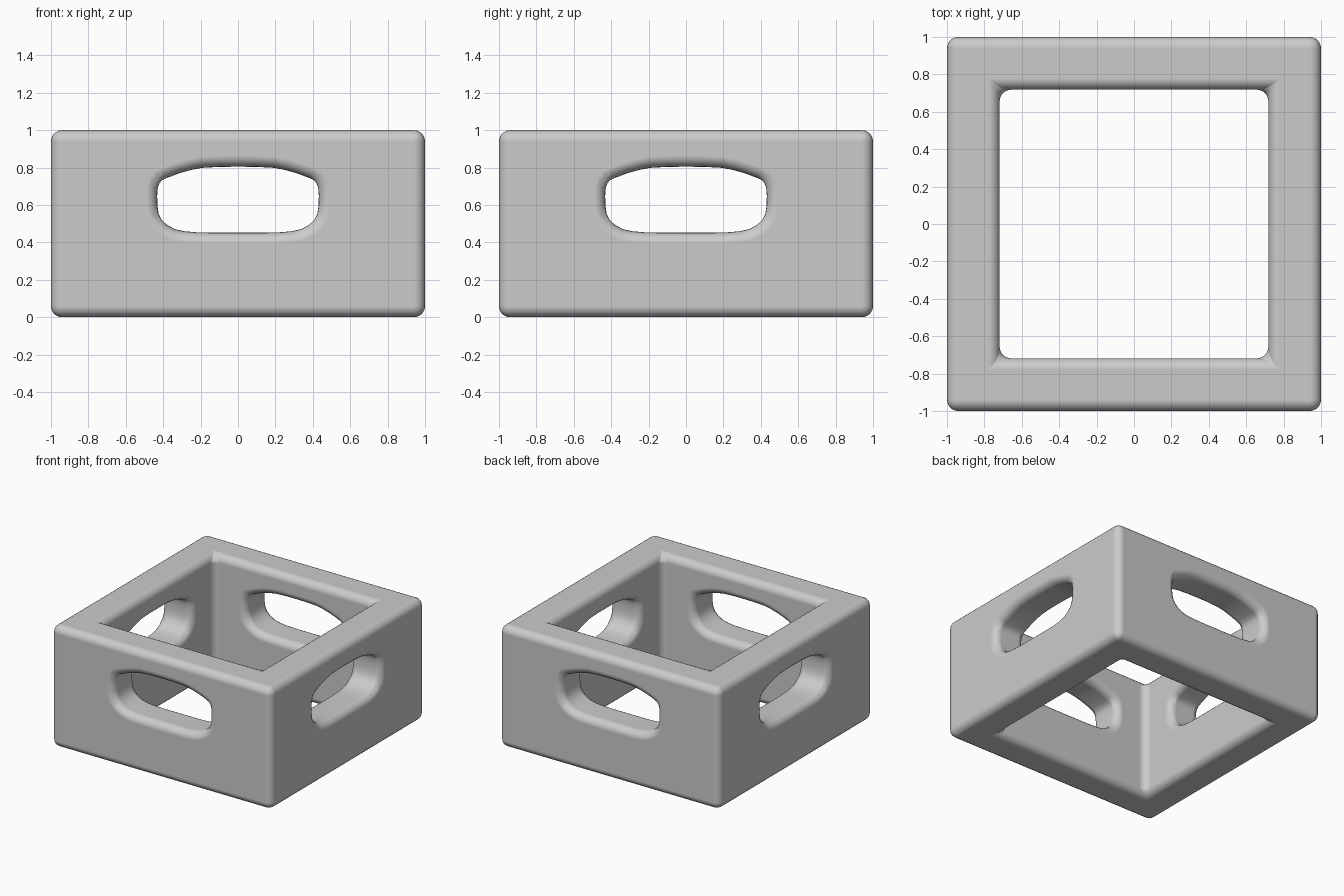
import bpy, bmesh, math
from mathutils import Matrix, Vector

if "Cube" in bpy.data.objects:
    bpy.data.objects.remove(bpy.data.objects["Cube"])

OUT, INN, H = 1.0, 0.718, 1.0   # outer half-width, inner half-width, height

# right half of the handle opening, bottom to top (x, z)
HOLE = [(0, .452), (.12, .452), (.22, .454), (.29, .460), (.34, .472),
        (.38, .494), (.408, .52), (.424, .553), (.431, .60), (.432, .65),
        (.429, .69), (.422, .714), (.408, .731), (.38, .745), (.31, .771),
        (.25, .788), (.19, .799), (.10, .804), (0, .805)]

bm = bmesh.new()


def face(points, mat):
    bm.faces.new([bm.verts.new(mat @ Vector(p)) for p in points])


def half_wall(mat):
    # outer and inner panels, each with half of the opening cut out
    for half in (OUT, INN):
        outline = [(0, H), (half, H), (half, 0), (0, 0)] + HOLE
        face([(x, -half, z) for x, z in outline], mat)
    # top and bottom rims
    for z in (0, H):
        face([(0, -OUT, z), (OUT, -OUT, z), (INN, -INN, z), (0, -INN, z)], mat)
    # tunnel through the wall
    for (xa, za), (xb, zb) in zip(HOLE, HOLE[1:]):
        face([(xa, -OUT, za), (xb, -OUT, zb), (xb, -INN, zb), (xa, -INN, za)], mat)


# four walls, each made of two mirrored halves
for k in range(4):
    rot = Matrix.Rotation(k * math.pi / 2, 4, 'Z')
    for side in (1, -1):
        half_wall(rot @ Matrix.Diagonal((side, 1, 1, 1)))
bmesh.ops.remove_doubles(bm, verts=bm.verts, dist=1e-4)
bmesh.ops.recalc_face_normals(bm, faces=bm.faces)
for f in bm.faces:
    f.smooth = True

mesh = bpy.data.meshes.new("open_crate_frame")
bm.to_mesh(mesh)
bm.free()
crate = bpy.data.objects.new("open_crate_frame", mesh)
bpy.context.collection.objects.link(crate)

# soft rounding on every rim and corner
bev = crate.modifiers.new("rounding", 'BEVEL')
bev.width = 0.06
bev.segments = 5
bev.limit_method = 'ANGLE'
bev.angle_limit = math.radians(50)
bev.use_clamp_overlap = False
bev.harden_normals = True
